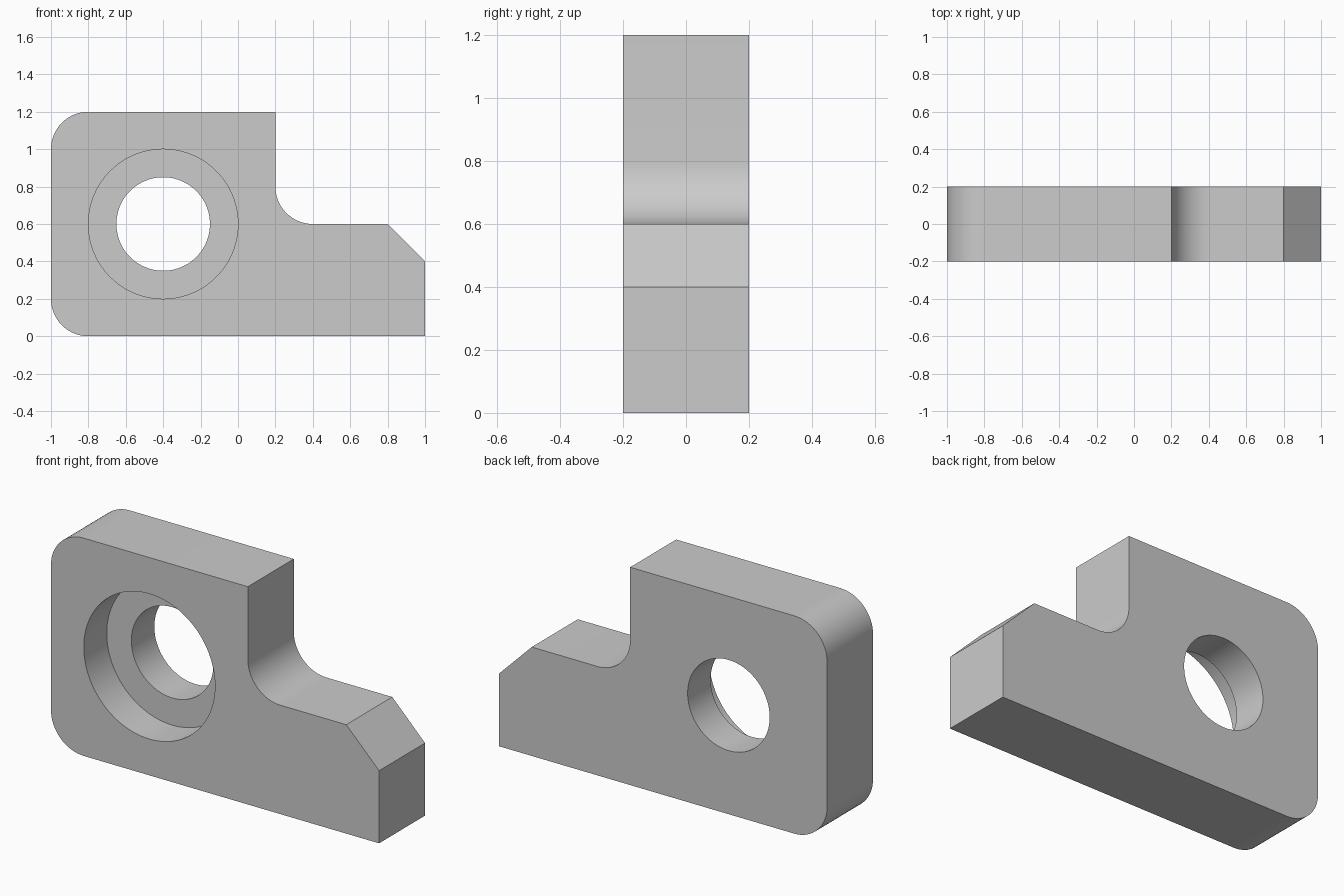
import bpy, bmesh
from math import sin, cos, pi, radians

if "Cube" in bpy.data.objects:
    bpy.data.objects.remove(bpy.data.objects["Cube"])

HALF = 0.2   # half thickness in y


def arc(cx, cz, r, a0, a1, n=16):
    """Points of an arc in the xz plane, angles in degrees."""
    return [(cx + r * cos(radians(a0 + (a1 - a0) * i / n)),
             cz + r * sin(radians(a0 + (a1 - a0) * i / n))) for i in range(n + 1)]


def prism(name, outline, y0, y1):
    """Extrude an xz outline from y0 to y1."""
    bm = bmesh.new()
    face = bm.faces.new([bm.verts.new((x, y0, z)) for x, z in outline])
    ext = bmesh.ops.extrude_face_region(bm, geom=[face])
    moved = [v for v in ext["geom"] if isinstance(v, bmesh.types.BMVert)]
    bmesh.ops.translate(bm, verts=moved, vec=(0, y1 - y0, 0))
    bmesh.ops.recalc_face_normals(bm, faces=bm.faces)
    mesh = bpy.data.meshes.new(name)
    bm.to_mesh(mesh)
    bm.free()
    obj = bpy.data.objects.new(name, mesh)
    bpy.context.collection.objects.link(obj)
    return obj


def cut_round(target, name, r, y0, y1):
    """Cut a round hole on the bore axis."""
    cutter = prism(name, arc(-0.4, 0.6, r, 0, 360, 96)[:-1], y0, y1)
    cutter.hide_render = True
    mod = target.modifiers.new(name, 'BOOLEAN')
    mod.operation = 'DIFFERENCE'
    mod.solver = 'EXACT'
    mod.object = cutter
    bpy.context.view_layer.objects.active = target
    bpy.ops.object.modifier_apply(modifier=name)
    bpy.data.objects.remove(cutter)


# Bracket plate: rounded left corners, filleted step, chamfered toe
outline = (arc(-0.8, 0.2, 0.2, 180, 270)
           + [(1, 0), (1, 0.4), (0.8, 0.6)]
           + arc(0.4, 0.8, 0.2, 270, 180)
           + [(0.2, 1.2)]
           + arc(-0.8, 1.0, 0.2, 90, 180))
plate = prism("bracket_plate", outline, -HALF, HALF)

# Through hole, then the wider counterbore in the front half
cut_round(plate, "through_hole", 0.25, -0.5, 0.5)
cut_round(plate, "counterbore", 0.4, -0.5, 0.0)

# Smooth curved walls, crisp edges
bpy.ops.object.select_all(action='DESELECT')
plate.select_set(True)
bpy.context.view_layer.objects.active = plate
bpy.ops.object.shade_smooth_by_angle(angle=radians(30))
